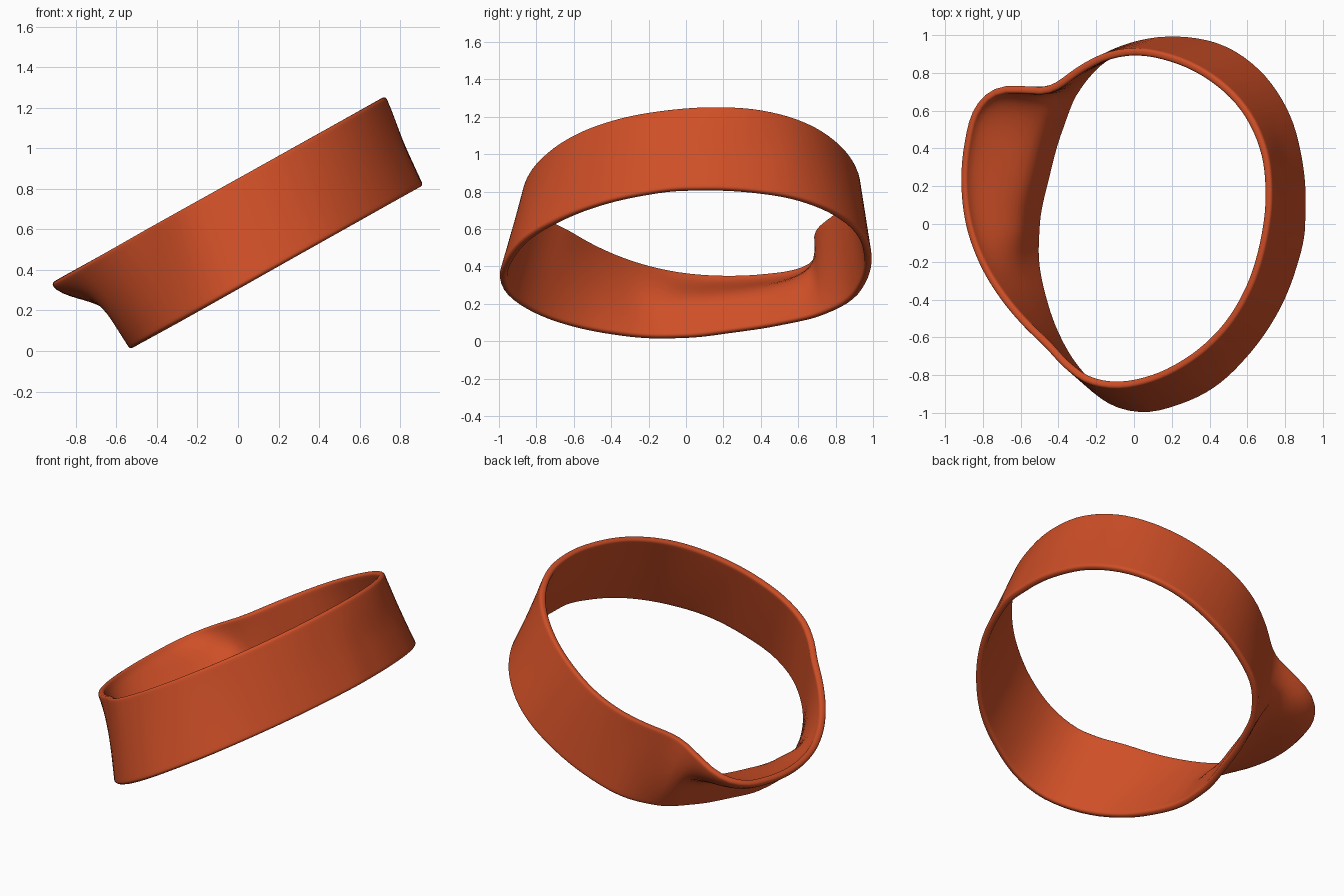
import bpy, bmesh
from math import atan2, hypot, cos, sin, tau

cube = bpy.data.objects.get("Cube")
if cube:
    bpy.data.objects.remove(cube)

AROUND, ROWS = 120, 16
WALL = 0.04
SLOPE = 0.56                      # tilt of both rims, rising toward +x
TOP_X, LOW_X = -0.04, 0.19        # centres of the two rims
TOP_Z, LOW_Z = 0.85, 0.307        # rim heights at x = 0

# Plan outlines of the rims, counter-clockwise
top_rim = [
    (.71, .15), (.68, .4), (.57, .62), (.38, .79), (.18, .88), (0, .91),
    (-.15, .885), (-.28, .82), (-.4, .735), (-.48, .705), (-.58, .71),
    (-.7, .71), (-.785, .67), (-.85, .58), (-.89, .42), (-.905, .2),
    (-.88, 0), (-.81, -.2), (-.7, -.38), (-.58, -.52), (-.46, -.635),
    (-.35, -.75), (-.25, -.82), (-.1, -.85), (.08, -.82), (.27, -.73),
    (.45, -.58), (.6, -.35), (.68, -.1)]
low_rim = [
    (.895, .1), (.875, .35), (.8, .6), (.66, .8), (.47, .93), (.22, .975),
    (0, .945), (-.16, .875), (-.29, .73), (-.39, .5), (-.46, .25),
    (-.51, 0), (-.515, -.15), (-.48, -.38), (-.41, -.59), (-.32, -.75),
    (-.2, -.88), (-.08, -.955), (.07, -.98), (.24, -.94), (.4, -.865),
    (.6, -.68), (.74, -.48), (.84, -.25), (.89, -.05)]


def smoothstep(a, b, v):
    v = min(max((v - a) / (b - a), 0), 1)
    return v * v * (3 - 2 * v)


def polar_profile(points, cx):
    """Return a smooth periodic function radius(angle) through the points."""
    knots = sorted((atan2(y, x - cx) % tau, hypot(x - cx, y)) for x, y in points)
    n = len(knots)

    def knot(i):
        a, r = knots[i % n]
        return a + tau * (i // n), r

    def slope(i):
        (a, r), (b, s) = knot(i - 1), knot(i + 1)
        return (s - r) / (b - a)

    def radius(angle):
        i = sum(a <= angle for a, _ in knots) - 1
        (a, r), (b, s) = knot(i), knot(i + 1)
        h = b - a
        u = (angle - a) / h
        e = u * u * (3 - 2 * u)
        return (r * (1 - e) + s * e + h * u * (1 - u) ** 2 * slope(i)
                - h * u * u * (1 - u) * slope(i + 1))
    return radius


top_radius = polar_profile(top_rim, TOP_X)
low_radius = polar_profile(low_rim, LOW_X)

# Band surface lofted between the rims, flaring into a lip on one side
bm = bmesh.new()
rows = []
for j in range(ROWS + 1):
    t = j / ROWS
    cx = LOW_X + (TOP_X - LOW_X) * t
    row = []
    for i in range(AROUND):
        a = tau * i / AROUND
        low, top = low_radius(a), top_radius(a)
        lip = smoothstep(0, 0.13, top - low)
        flare = t + (smoothstep(0.38, 1.0, t) - t) * lip
        r = low + (top - low) * flare
        x = cx + r * cos(a)
        z = LOW_Z + (TOP_Z - LOW_Z) * t + SLOPE * x
        row.append(bm.verts.new((x, r * sin(a), z)))
    rows.append(row)
for lower, upper in zip(rows, rows[1:]):
    for i in range(AROUND):
        k = (i + 1) % AROUND
        bm.faces.new((lower[i], lower[k], upper[k], upper[i]))

mesh = bpy.data.meshes.new("wristband")
bm.to_mesh(mesh)
bm.free()
band = bpy.data.objects.new("wristband", mesh)
bpy.context.collection.objects.link(band)

# Wall thickness and rounded rims
wall = band.modifiers.new("wall", 'SOLIDIFY')
wall.thickness = WALL
wall.offset = 0
rounding = band.modifiers.new("rounded_rims", 'BEVEL')
rounding.width = WALL * 0.4
rounding.segments = 4
rounding.limit_method = 'ANGLE'
rounding.angle_limit = 0.9

# Colour
orange = bpy.data.materials.new("burnt_orange")
orange.use_nodes = True
colour = (0.62, 0.078, 0.02, 1)
orange.diffuse_color = colour
orange.node_tree.nodes["Principled BSDF"].inputs["Base Color"].default_value = colour
mesh.materials.append(orange)

bpy.context.view_layer.objects.active = band
band.select_set(True)
bpy.ops.object.shade_smooth()
